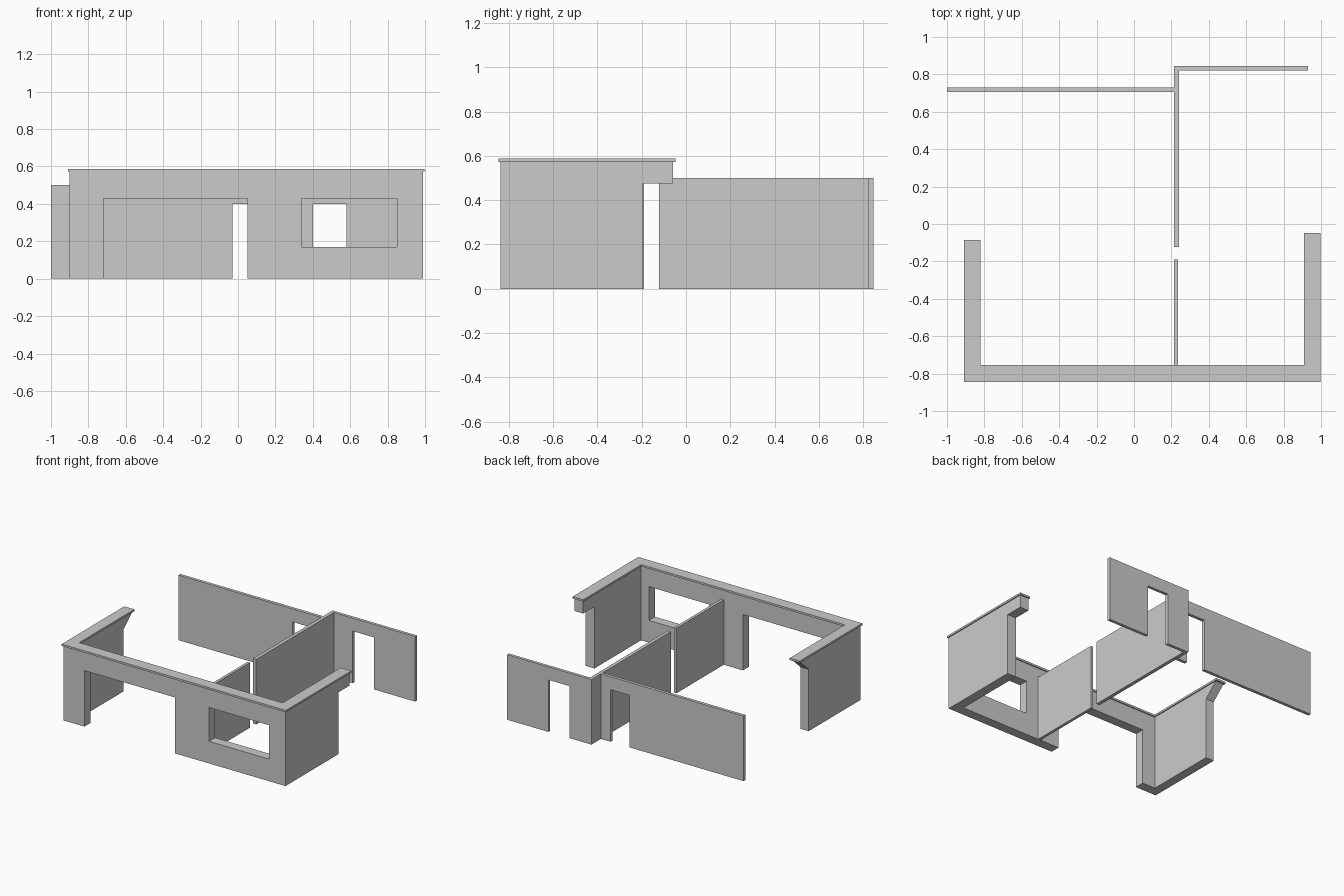
import bpy
import bmesh
from mathutils import Vector

if "Cube" in bpy.data.objects:
    bpy.data.objects.remove(bpy.data.objects["Cube"])

# Maps a flat profile (u, v) at depth d into space for each extrusion axis
AXES = {
    "x": lambda u, v, d: Vector((d, u, v)),
    "y": lambda u, v, d: Vector((u, d, v)),
    "z": lambda u, v, d: Vector((u, v, d)),
}


def slab(name, axis, d0, d1, outline, *holes):
    """Extrude an outline (with optional holes) along an axis from d0 to d1."""
    place = AXES[axis]
    bm = bmesh.new()
    for loop in (outline, *holes):
        vs = [bm.verts.new(place(u, v, d0)) for u, v in loop]
        for a, b in zip(vs, vs[1:] + vs[:1]):
            bm.edges.new((a, b))
    bmesh.ops.triangle_fill(bm, use_beauty=True, edges=bm.edges[:])
    ext = bmesh.ops.extrude_face_region(bm, geom=bm.faces[:])
    moved = [g for g in ext["geom"] if isinstance(g, bmesh.types.BMVert)]
    bmesh.ops.translate(bm, verts=moved, vec=place(0, 0, d1 - d0))
    bmesh.ops.recalc_face_normals(bm, faces=bm.faces[:])
    me = bpy.data.meshes.new(name)
    bm.to_mesh(me)
    bm.free()
    ob = bpy.data.objects.new(name, me)
    bpy.context.collection.objects.link(ob)
    return ob


def rect(u0, u1, v0, v1):
    return [(u0, v0), (u1, v0), (u1, v1), (u0, v1)]


def doorway(u0, u1, top, d0, d1, door_top):
    """Wall outline with a door notch from d0 to d1."""
    return [(u0, 0), (d0, 0), (d0, door_top), (d1, door_top),
            (d1, 0), (u1, 0), (u1, top), (u0, top)]


WALL_TOP, INNER_TOP = 0.572, 0.5
FRONT, INSIDE = -0.837, -0.763

# Thick outer walls: front with wide opening and window, then cut-away sides
slab("front_wall", "y", FRONT, INSIDE,
     doorway(-0.9, 0.99, WALL_TOP, -0.72, 0.05, 0.43),
     rect(0.34, 0.85, 0.17, 0.43))
slab("right_wall", "x", 0.916, 0.99,
     [(INSIDE, 0), (-0.195, 0), (-0.195, 0.475), (-0.058, 0.475),
      (-0.058, WALL_TOP), (INSIDE, WALL_TOP)])
slab("left_wall", "x", -0.9, -0.83,
     [(INSIDE, 0), (-0.205, 0), (-0.205, 0.475),
      (-0.098, WALL_TOP), (INSIDE, WALL_TOP)])

# Thin overhanging coping around the three outer walls
slab("wall_coping", "z", WALL_TOP, 0.587,
     [(-0.908, -0.845), (0.998, -0.845), (0.998, -0.048), (0.908, -0.048),
      (0.908, -0.755), (-0.822, -0.755), (-0.822, -0.085), (-0.908, -0.085)])

# Thin inner partitions, split by a narrow gap
slab("front_partition", "x", 0.213, 0.235, rect(INSIDE, -0.19, 0, INNER_TOP))
slab("rear_partition", "x", 0.213, 0.24, rect(-0.122, 0.845, 0, INNER_TOP))

# Thin back walls, each with a doorway
slab("back_left_wall", "y", 0.706, 0.73,
     doorway(-1.0, 0.213, INNER_TOP, -0.03, 0.13, 0.40))
slab("back_right_wall", "y", 0.822, 0.845,
     doorway(0.24, 0.93, INNER_TOP, 0.40, 0.58, 0.40))
